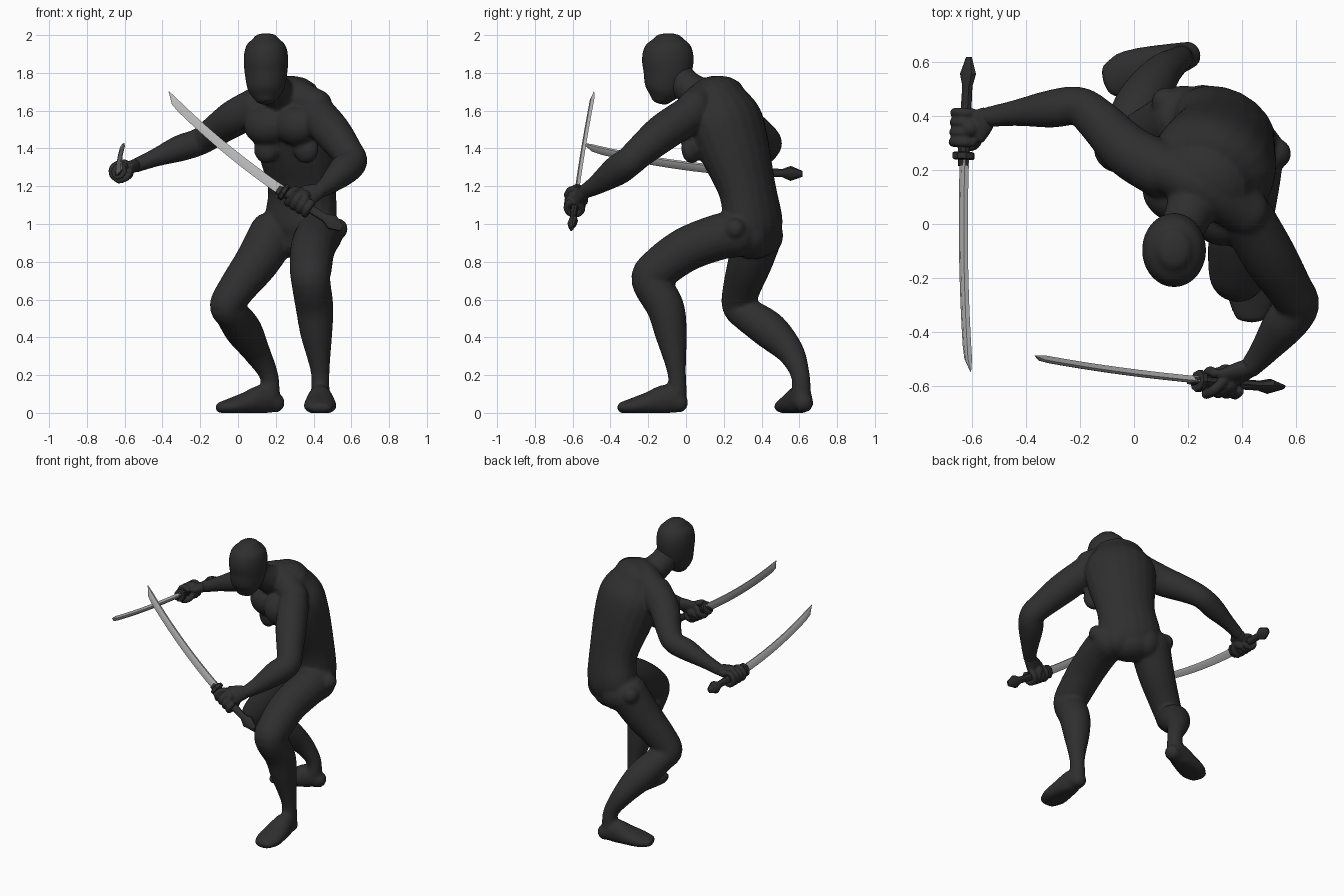
import bpy, bmesh, math
from mathutils import Vector, Matrix

if "Cube" in bpy.data.objects:
    bpy.data.objects.remove(bpy.data.objects["Cube"])


def material(name, c):
    m = bpy.data.materials.new(name)
    m.diffuse_color = (*c, 1)
    m.use_nodes = True
    m.node_tree.nodes["Principled BSDF"].inputs["Base Color"].default_value = m.diffuse_color
    return m


DARK = material("matte black", (0.028, 0.028, 0.028))
STEEL = material("steel grey", (0.5, 0.5, 0.5))
GRIP = material("grip black", (0.028, 0.028, 0.028))


def loft(bm, rings):
    """Skin a list of equal rings of points into a closed tube."""
    vs = [[bm.verts.new(p) for p in r] for r in rings]
    n = len(vs[0])
    for a, b in zip(vs, vs[1:]):
        for i in range(n):
            bm.faces.new((a[i], a[(i + 1) % n], b[(i + 1) % n], b[i]))
    bm.faces.new(vs[0][::-1])
    bm.faces.new(vs[-1])


def tube(bm, pts, side, sub=5, n=20, cap=0.8):
    """Smooth limb through (x, y, z, half width[, half depth]) stations."""
    P = [Vector(p if len(p) == 5 else (*p, p[3])) for p in pts]
    E = [P[0] * 2 - P[1]] + P + [P[-1] * 2 - P[-2]]
    path = []
    for i in range(1, len(E) - 2):
        a, b, c, d = E[i - 1:i + 3]
        for k in range(sub):
            t = k / sub
            path.append(0.5 * (2 * b + (c - a) * t + (2 * a - 5 * b + 4 * c - d) * t * t
                               + (3 * b - a - 3 * c + d) * t ** 3))
    path.append(P[-1])
    side = Vector(side)
    rings = []

    def ring(o, tan, w, d):
        s = (side - tan * side.dot(tan)).normalized()
        q = tan.cross(s)
        rings.append([o + s * w * math.cos(2 * math.pi * k / n) + q * d * math.sin(2 * math.pi * k / n)
                      for k in range(n)])
    pos = [Vector(p[:3]) for p in path]
    last = len(path) - 1
    for i, p in enumerate(path):
        tan = (pos[min(i + 1, last)] - pos[max(i - 1, 0)]).normalized()
        w, d = p[3], p[4]
        for a in ([85, 65, 45, 22] if i == 0 else []):
            a = math.radians(a)
            ring(pos[i] - tan * min(w, d) * cap * math.sin(a), tan, w * math.cos(a), d * math.cos(a))
        ring(pos[i], tan, w, d)
        for a in ([22, 45, 65, 85] if i == last else []):
            a = math.radians(a)
            ring(pos[i] + tan * min(w, d) * cap * math.sin(a), tan, w * math.cos(a), d * math.cos(a))
    loft(bm, rings)


def ball(bm, c, r):
    r = r if isinstance(r, tuple) else (r, r, r)
    bmesh.ops.create_icosphere(bm, subdivisions=3, radius=1,
                               matrix=Matrix.Translation(c) @ Matrix.Rotation(-.47, 4, 'Z') @ Matrix.Diagonal((*r, 1)))


def finish(bm, name, mat, voxel=0, smooth=0):
    bmesh.ops.recalc_face_normals(bm, faces=bm.faces)
    me = bpy.data.meshes.new(name)
    bm.to_mesh(me)
    bm.free()
    ob = bpy.data.objects.new(name, me)
    bpy.context.collection.objects.link(ob)
    bpy.context.view_layer.objects.active = ob
    ob.select_set(True)
    if voxel:
        # fuse overlapping muscles into one skin
        r = ob.modifiers.new("fuse", 'REMESH')
        r.mode, r.voxel_size, r.use_smooth_shade = 'VOXEL', voxel, True
        s = ob.modifiers.new("soften", 'SMOOTH')
        s.factor, s.iterations = 0.5, smooth
        for m in ("fuse", "soften"):
            bpy.ops.object.modifier_apply(modifier=m)
    ob.data.materials.clear()
    ob.data.materials.append(mat)
    bpy.ops.object.shade_smooth() if voxel else bpy.ops.object.shade_smooth_by_angle(angle=0.6)
    ob.select_set(False)
    return ob


S = (0.89, -0.45, 0)      # across the turned torso
UP, X = (0, 0, 1), (1, 0, 0)
body = bmesh.new()

# torso, neck and shoulder slopes
tube(body, [(.32, .36, .91, .16, .12), (.33, .355, 1.0, .20, .145), (.34, .325, 1.18, .19, .142),
            (.315, .255, 1.40, .22, .18), (.29, .205, 1.55, .23, .19), (.265, .165, 1.66, .18, .15)], S)
tube(body, [(.24, .13, 1.65, .105), (.19, .01, 1.725, .085), (.155, -.06, 1.80, .085)], X)
tube(body, [(.10, .21, 1.635, .09), (.25, .145, 1.69, .095), (.42, .04, 1.62, .09)], UP)
for c in ((.15, .10, 1.52), (.31, .02, 1.52)):            # chest
    ball(body, c, (.125, .095, .105))
for c in ((.15, .12, 1.40), (.36, .03, 1.40)):            # ribs below the chest
    ball(body, c, (.07, .05, .08))
for c in ((.255, .415, .94), (.415, .335, .94)):          # seat
    ball(body, c, (.10, .10, .11))
for c in ((.525, .26, .974), (.12, .45, .974)):           # hip joints
    ball(body, c, .056)

# arms
tube(body, [(.42, .02, 1.58, .1), (.50, -.12, 1.485, .1), (.575, -.24, 1.385, .085), (.605, -.30, 1.33, .08),
            (.555, -.37, 1.28, .08), (.48, -.47, 1.21, .054), (.43, -.53, 1.175, .04)], UP)
tube(body, [(.10, .20, 1.62, .105), (-.02, .27, 1.56, .098), (-.13, .38, 1.485, .082), (-.205, .435, 1.435, .072),
            (-.31, .425, 1.40, .07), (-.44, .41, 1.35, .048), (-.54, .395, 1.31, .038)], UP)

# legs
tube(body, [(.43, .28, .95, .125), (.42, .17, .93, .122), (.395, .0, .865, .118), (.385, -.14, .765, .112),
            (.385, -.185, .70, .104), (.405, -.11, .56, .1), (.415, -.08, .42, .085), (.435, -.05, .22, .05),
            (.435, -.045, .10, .05)], X)
tube(body, [(.19, .385, .95, .13), (.10, .34, .80, .118), (-.005, .295, .66, .1), (-.06, .28, .57, .09),
            (-.03, .325, .52, .09), (.03, .445, .435, .098), (.10, .555, .32, .072), (.163, .605, .20, .05),
            (.17, .61, .10, .052)], X)


def foot(heel, d):
    h, d = Vector(heel), Vector(d).normalized()
    tmp = bmesh.new()
    st = [(0, .05, .05, .05), (.07, .07, .064, .08), (.17, .05, .082, .06), (.25, .035, .086, .045),
          (.31, .028, .064, .03)]
    tube(tmp, [(*(h + d * t), w, e)[:2] + (z, w, e) for t, z, w, e in st], (d.y, -d.x, 0))
    for v in tmp.verts:
        v.co.z = max(v.co.z, 0.0)
    me = bpy.data.meshes.new("foot_part")
    tmp.to_mesh(me)
    tmp.free()
    body.from_mesh(me)
    bpy.data.meshes.remove(me)


foot((.435, -.03, 0), (0, -1, 0))
foot((.205, .625, 0), (-.95, -.3, 0))
finish(body, "body", DARK, 0.011, 4)

# head: a plain masked egg
hd = bmesh.new()
tube(hd, [(.147, -.135, 1.655, .055, .05), (.147, -.12, 1.71, .095, .1), (.148, -.10, 1.80, .113, .128),
          (.148, -.096, 1.88, .118, .137), (.148, -.094, 1.945, .104, .12), (.148, -.094, 1.984, .065, .075)],
     X, n=28, cap=.4)
finish(hd, "head", DARK, 0.01, 4)


def sword_and_hand(tag, guard, axis, spine, wrist):
    """Curved sword along local x, with a fist wrapped round the grip."""
    ax = Vector(axis).normalized()
    up = Vector(spine)
    up = (up - ax * up.dot(ax)).normalized()
    lat = up.cross(ax)
    o = Vector(guard)

    def at(x, y, z):
        return o + ax * x + lat * y + up * z

    # blade: wedge section, spine up, edge curving into the point
    bm = bmesh.new()
    rings = []
    for i in range(17):
        x = .80 * i / 16
        lift = .04 * x + .13 * x * x
        half = .026 - .004 * x
        low = -half if i < 15 else (-half * .75 if i == 15 else half * .85)
        th = .011 if i < 16 else .001
        mid = low + (half - low) * .6
        rings.append([at(x, 0, lift + low), at(x, th, lift + mid), at(x, th * .8, lift + half),
                      at(x, -th * .8, lift + half), at(x, -th, lift + mid)])
    loft(bm, rings)
    finish(bm, tag + "_sword_blade", STEEL)

    # grip, pommel and guard: eight-sided lofts
    for name, st in (("grip", [(.0, .021, .026), (-.15, .019, .025), (-.26, .018, .023), (-.305, .026, .044),
                               (-.367, .007, .018)]),
                     ("guard", [(-.016, .034, .040), (-.012, .04, .046), (.008, .04, .046), (.012, .034, .04)]),
                     ("collar", [(.0, .015, .031), (.035, .013, .030)])):
        bm = bmesh.new()
        loft(bm, [[at(x, w * math.cos((k + .5) * math.pi / 4), h * math.sin((k + .5) * math.pi / 4))
                   for k in range(8)] for x, w, h in st])
        finish(bm, tag + "_sword_" + name, GRIP)

    # fist
    bm = bmesh.new()
    w = Vector(wrist)
    c = at(-.105, 0, 0)
    p = w - c
    p = (p - ax * p.dot(ax)).normalized()
    q = ax.cross(p)
    tube(bm, [(*w, .042, .034), (*((w + c + p * .04) / 2), .055, .034), (*(c + p * .036), .066, .03)], ax)
    for sgn in (1, -1):
        ball(bm, c + p * .03 + q * .022 * sgn, .035)
    for k in range(4):
        f = c + ax * (.054 - .036 * k)
        pts = [f + (p * math.cos(a) + q * math.sin(a)) * .041
               for a in (math.radians(d) for d in (20, 75, 130, 185, 240, 290))]
        tube(bm, [(*v, .0185) for v in pts], ax, sub=3, n=10)
    thumb = [c + p * .05 - q * .02 + ax * .03, c + p * .02 - q * .045 + ax * .06, c - p * .025 - q * .04 + ax * .07]
    tube(bm, [(*v, .019) for v in thumb], ax, sub=3, n=10)
    finish(bm, tag + "_hand", DARK, 0.006, 2)


sword_and_hand("left", (.24, -.58, 1.17), (-.847, .065, .528), (.52, .30, .80), (.43, -.53, 1.175))
sword_and_hand("right", (-.63, .25, 1.28), (-.055, -1, .04), (.52, 0, .86), (-.545, .395, 1.31))
